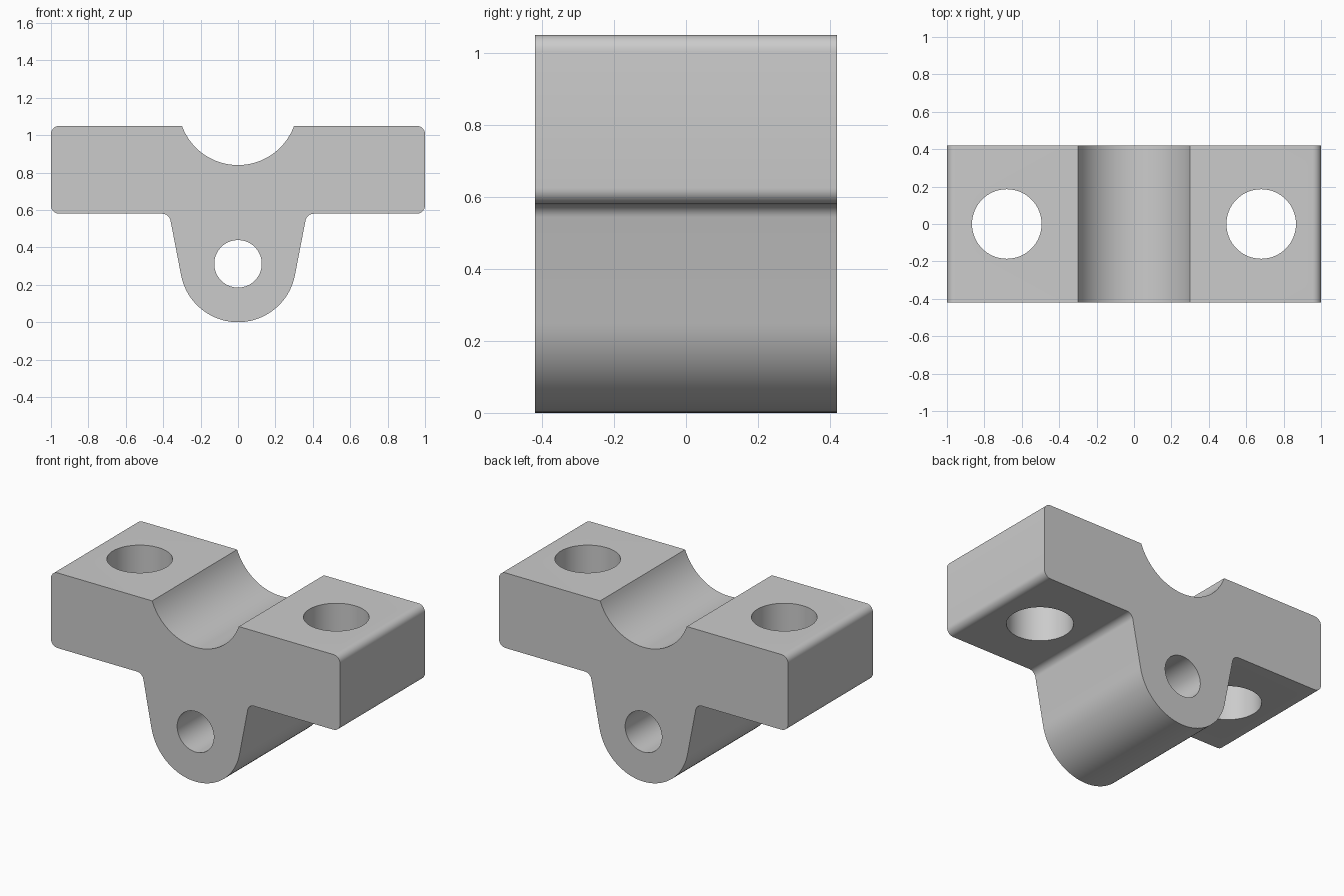
import bpy, bmesh
from math import radians, degrees, asin, cos, sin

if "Cube" in bpy.data.objects:
    bpy.data.objects.remove(bpy.data.objects["Cube"])

DEPTH = 0.42            # half depth along y
TOP, UNDER = 1.05, 0.58  # bar top and underside
R = 0.045               # small edge rounding


def arc(cx, cz, r, a0, a1, n):
    steps = [radians(a0 + (a1 - a0) * i / n) for i in range(n + 1)]
    return [(cx + r * cos(a), cz + r * sin(a)) for a in steps]


def cutter(name, radius, location, rotation=(0, 0, 0)):
    bpy.ops.mesh.primitive_cylinder_add(vertices=64, radius=radius, depth=2,
                                        location=location, rotation=rotation)
    ob = bpy.context.object
    ob.name = name
    ob.hide_render = True
    return ob


# Right half of the front profile, from lug bottom round to saddle bottom
saddle_r = 0.319
saddle_z = 0.84 + saddle_r
half = arc(0, 0.31, 0.31, -90, -11, 20)                 # rounded lug
half += arc(0.405, UNDER - R, R, 169, 90, 8)            # inner fillet
half += arc(1 - R, UNDER + R, R, -90, 0, 8)             # bar end, lower edge
half += arc(1 - R, TOP - R, R, 0, 90, 8)                # bar end, upper edge
half += arc(0, saddle_z, saddle_r,
            -degrees(asin((saddle_z - TOP) / saddle_r)), -90, 20)
half[0], half[-1] = (0, 0), (0, 0.84)
profile = half + [(-x, z) for x, z in reversed(half[1:-1])]

# Extrude the mirrored profile into the bracket body
bm = bmesh.new()
face = bm.faces.new([bm.verts.new((x, -DEPTH, z)) for x, z in profile])
moved = bmesh.ops.extrude_face_region(bm, geom=[face])["geom"]
bmesh.ops.translate(bm, vec=(0, 2 * DEPTH, 0),
                    verts=[v for v in moved if isinstance(v, bmesh.types.BMVert)])
if not any(len(f.verts) > 4 and f.calc_center_median().y < 0 for f in bm.faces):
    bm.faces.new([v for v in face.verts])
bmesh.ops.recalc_face_normals(bm, faces=bm.faces)
mesh = bpy.data.meshes.new("bracket_body")
bm.to_mesh(mesh)
bm.free()
body = bpy.data.objects.new("bracket_body", mesh)
bpy.context.collection.objects.link(body)

# Two bolt holes through the bar and one pin hole through the lug
cutters = [cutter("bolt_hole_cutter", 0.186, (s * 0.68, 0, 0.8)) for s in (-1, 1)]
cutters.append(cutter("pin_hole_cutter", 0.127, (0, 0, 0.312), (radians(90), 0, 0)))

bpy.ops.object.select_all(action='DESELECT')
body.select_set(True)
bpy.context.view_layer.objects.active = body
for c in cutters:
    mod = body.modifiers.new(c.name, 'BOOLEAN')
    mod.operation, mod.solver, mod.object = 'DIFFERENCE', 'EXACT', c
    bpy.ops.object.modifier_apply(modifier=mod.name)
for c in cutters:
    bpy.data.objects.remove(c, do_unlink=True)

bpy.ops.object.shade_smooth_by_angle(angle=radians(30))
